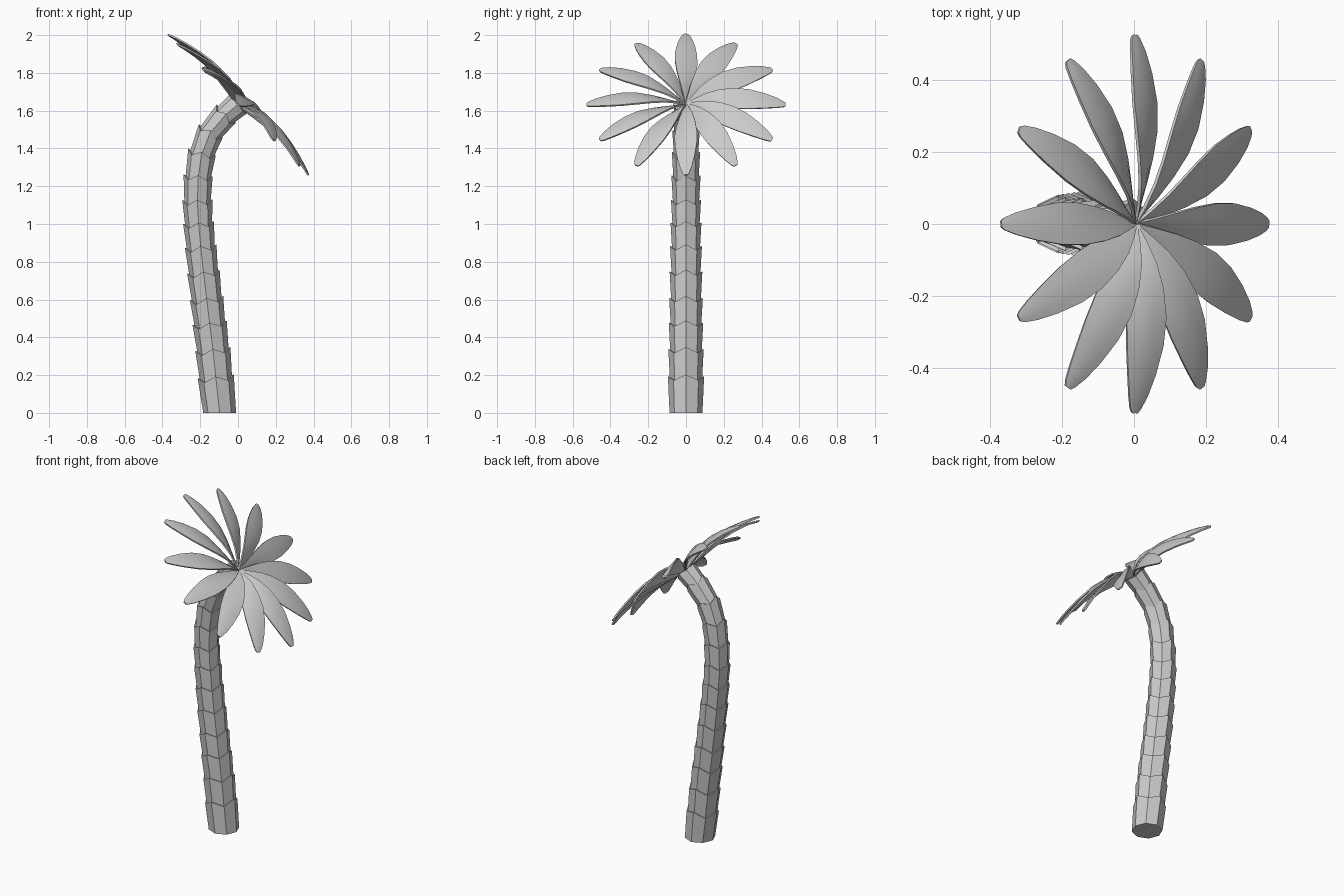
import bpy, bmesh, math
from mathutils import Vector

if "Cube" in bpy.data.objects:
    bpy.data.objects.remove(bpy.data.objects["Cube"])

def make_object(name, bm):
    bmesh.ops.recalc_face_normals(bm, faces=bm.faces)
    me = bpy.data.meshes.new(name)
    bm.to_mesh(me)
    bm.free()
    ob = bpy.data.objects.new(name, me)
    bpy.context.collection.objects.link(ob)
    return ob

# trunk: stacked eight-sided flaring sections along a curved path (x, z)
path = [(-.097, 0), (-.115, .165), (-.13, .31), (-.147, .45), (-.163, .58),
        (-.18, .72), (-.195, .855), (-.207, .98), (-.215, 1.10), (-.213, 1.23),
        (-.197, 1.355), (-.157, 1.47), (-.08, 1.565), (-.005, 1.63)]
pts = [Vector((x, 0, z)) for x, z in path]
n = len(pts) - 1
Y = Vector((0, 1, 0))

def frame_dir(i):
    if i == 0:
        return Vector((0, 0, 1))
    return (pts[min(i + 1, n)] - pts[i - 1]).normalized()

def ring(bm, i, radius, flare=0, lift=0):
    d = frame_dir(i)
    side = Y.cross(d)
    out = []
    for k in range(8):
        a = k * math.pi / 4
        peak = k % 2 == 0
        r = radius + (flare if peak else 0)
        out.append(bm.verts.new(pts[i] + r * (math.cos(a) * side + math.sin(a) * Y)
                                + d * (lift if peak else 0)))
    return out

bm = bmesh.new()
for i in range(n):
    rim = .094 - .028 * i / (n - 1)
    low = ring(bm, i, .087 if i == 0 else rim - .007)
    top = ring(bm, i + 1, rim - .001, .003, .028 if i < n - 1 else .01)
    bm.faces.new(low[::-1])
    hub = bm.verts.new(pts[i + 1])
    for k in range(8):
        j = (k + 1) % 8
        bm.faces.new((low[k], low[j], top[j], top[k]))
        bm.faces.new((top[k], top[j], hub))
make_object("trunk", bm)

# crown: twelve twisted fronds in a plane tilted 45 degrees
C = Vector((0, 0, 1.63))
U = Vector((1, 0, -1)).normalized()
W = Vector((1, 0, 1)).normalized()
# radius, width, height above plane, roll in degrees
stations = [(.0, .012, .004, 50), (.05, .045, .018, 44), (.11, .078, .034, 35),
            (.18, .105, .044, 26), (.26, .122, .048, 18), (.34, .118, .042, 13),
            (.42, .092, .029, 10), (.48, .062, .015, 8), (.515, .035, .004, 6),
            (.526, .018, .001, 6)]
for f in range(12):
    th = f * math.pi / 6
    rad = U * math.cos(th) + Y * math.sin(th)
    tan = Y * math.cos(th) - U * math.sin(th)
    bm = bmesh.new()
    rows = []
    for r, w, h, roll in stations:
        a = math.radians(roll)
        across = tan * math.cos(a) + W * math.sin(a)
        up = W * math.cos(a) - tan * math.sin(a)
        mid = C + rad * r + W * h
        rows.append([bm.verts.new(mid + across * s * w / 2 + up * .05 * w * (1 - s * s))
                     for s in (-1, -.5, 0, .5, 1)])
    for p, q in zip(rows, rows[1:]):
        for k in range(4):
            bm.faces.new((p[k], q[k], q[k + 1], p[k + 1]))
    ob = make_object("frond_%02d" % (f + 1), bm)
    sol = ob.modifiers.new("thickness", 'SOLIDIFY')
    sol.thickness = .009
    sol.offset = 0
    bpy.ops.object.select_all(action='DESELECT')
    ob.select_set(True)
    bpy.context.view_layer.objects.active = ob
    bpy.ops.object.modifier_apply(modifier=sol.name)
    bpy.ops.object.shade_smooth_by_angle(angle=math.radians(40))
